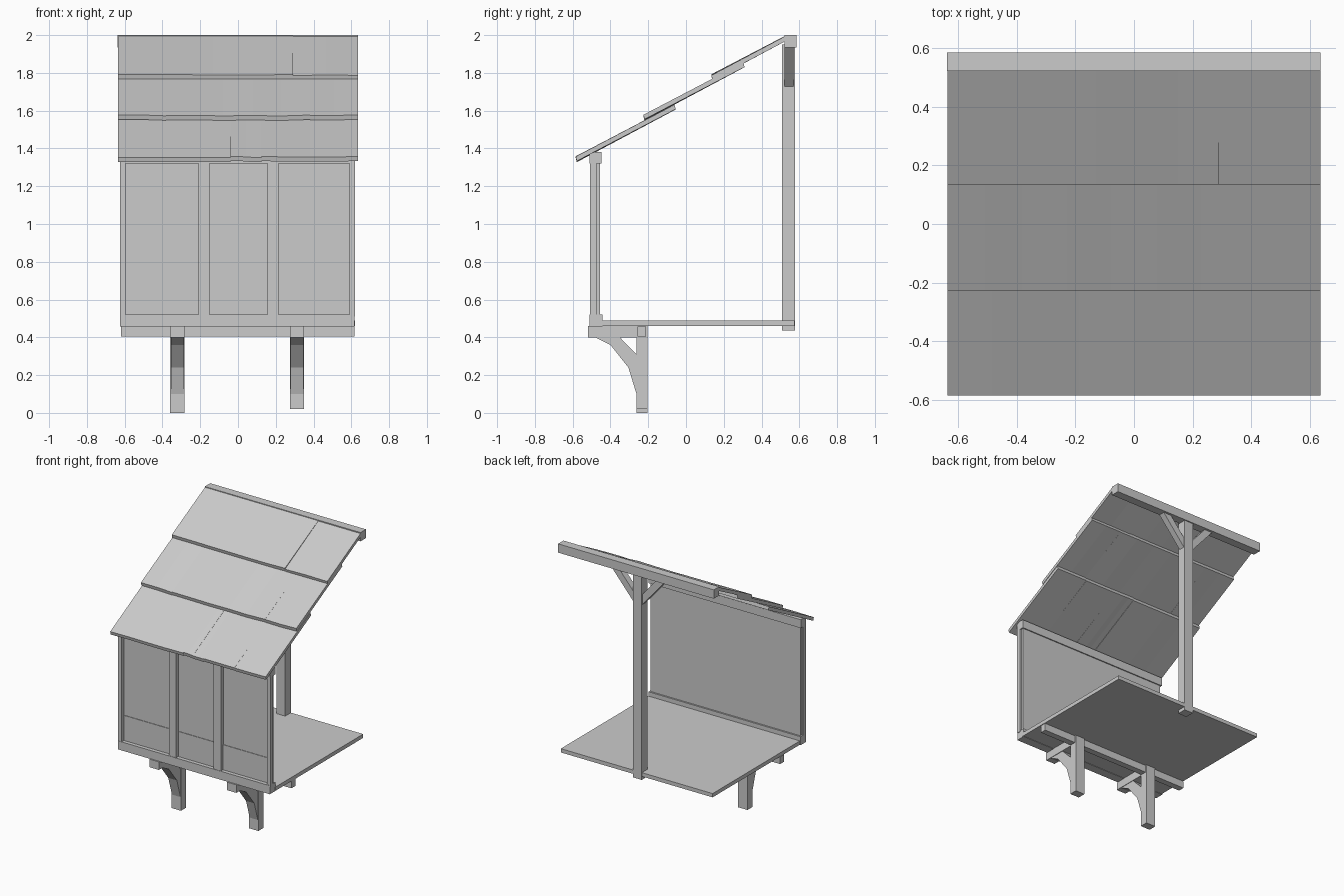
import bpy
import bmesh
import random
from mathutils import Vector

random.seed(4)
cube = bpy.data.objects.get("Cube")
if cube:
    bpy.data.objects.remove(cube, do_unlink=True)

# One plain weathered grey for everything
grey = bpy.data.materials.new("plain grey")
grey.use_nodes = True
COLOUR = (0.6, 0.6, 0.6, 1)
grey.diffuse_color = COLOUR
grey.node_tree.nodes["Principled BSDF"].inputs["Base Color"].default_value = COLOUR


def finish(name, bm):
    bmesh.ops.recalc_face_normals(bm, faces=bm.faces)
    mesh = bpy.data.meshes.new(name)
    bm.to_mesh(mesh)
    bm.free()
    mesh.materials.append(grey)
    obj = bpy.data.objects.new(name, mesh)
    bpy.context.scene.collection.objects.link(obj)
    return obj


def box(name, x, y, z):
    """Beam or panel given by its (min, max) on each axis."""
    bm = bmesh.new()
    bmesh.ops.create_cube(bm, size=1)
    for v in bm.verts:
        v.co = Vector([s[0] if c < 0 else s[1] for s, c in zip((x, y, z), v.co)])
    return finish(name, bm)


def extrude_profile(name, points, axis, start, end):
    """Flat outline, (y, z) for axis x or (x, z) for axis y, pulled along the axis."""
    bm = bmesh.new()
    place = (lambda p: (start, p[0], p[1])) if axis == "x" else (lambda p: (p[0], start, p[1]))
    face = bm.faces.new([bm.verts.new(place(p)) for p in points])
    out = bmesh.ops.extrude_face_region(bm, geom=[face])
    move = Vector((end - start, 0, 0) if axis == "x" else (0, end - start, 0))
    bmesh.ops.translate(bm, vec=move, verts=[g for g in out["geom"] if isinstance(g, bmesh.types.BMVert)])
    return finish(name, bm)


# Floor
box("floor", (-0.62, 0.62), (-0.45, 0.575), (0.46, 0.488))

# Front wall: sill, top beam, panel, skirting and posts
box("wall_sill", (-0.625, 0.617), (-0.51, -0.443), (0.457, 0.52))
box("wall_top_beam", (-0.625, 0.62), (-0.51, -0.447), (1.32, 1.382))
box("wall_panel", (-0.615, 0.61), (-0.478, -0.455), (0.5, 1.34))
box("wall_skirting", (-0.61, 0.605), (-0.482, -0.47), (0.51, 0.705))
for i, span in enumerate([(-0.625, -0.595), (-0.21, -0.15), (0.155, 0.215), (0.59, 0.62)]):
    box(f"wall_post_{i + 1}", span, (-0.507, -0.475), (0.51, 1.33))

# Support under the floor: cross beam, and two legs with arms and curved braces
box("under_beam", (-0.62, 0.617), (-0.258, -0.212), (0.405, 0.458))
BRACE = [(-0.49, 0.405), (-0.40, 0.36), (-0.305, 0.24), (-0.262, 0.1),
         (-0.25, 0.1), (-0.25, 0.3), (-0.262, 0.31), (-0.355, 0.405)]
for side, x0, x1, foot in (("right", -0.36, -0.282, 0), ("left", 0.275, 0.35, 0.02)):
    box(f"{side}_leg", (x0, x1), (-0.262, -0.203), (foot, 0.46))
    box(f"{side}_arm", (x0, x1), (-0.52, -0.21), (0.4, 0.459))
    extrude_profile(f"{side}_leg_brace", BRACE, "x", x0 + 0.004, x1 - 0.004)

# Back post, ridge beam and its two slanted braces
box("back_post", (-0.042, 0.03), (0.508, 0.577), (0.435, 1.95))
box("ridge_beam", (-0.637, 0.635), (0.522, 0.585), (1.935, 2.0))
for side, s in (("right", -1), ("left", 1)):
    outline = [(s * x - 0.006, z) for x, z in ((0.03, 1.72), (0.22, 1.94), (0.155, 1.94), (0.03, 1.795))]
    extrude_profile(f"{side}_post_brace", outline, "y", 0.522, 0.568)


# Roof: three overlapping courses of slightly uneven boards
SLOPE = 0.527
THICK = 0.024


def roof_course(name, y0, y1, z0, seams):
    bm = bmesh.new()
    edges = [-0.635] + seams + [0.635]
    for x0, x1 in zip(edges, edges[1:]):
        steps = max(2, round((x1 - x0) / 0.15))
        lift = random.uniform(-0.002, 0.002)
        rows = []
        for i in range(steps + 1):
            x = x0 + (x1 - x0) * i / steps
            wave = lift + random.uniform(-0.003, 0.003)
            ends = [(y0, z0 + wave), (y1, z0 + SLOPE * (y1 - y0) + lift)]
            ring = [(y, z) for y, z in ends] + [(y - 0.006, z + THICK) for y, z in reversed(ends)]
            rows.append([bm.verts.new((x, y, z)) for y, z in ring])
        for a, b in zip(rows, rows[1:]):
            for k in range(4):
                n = (k + 1) % 4
                bm.faces.new((a[k], a[n], b[n], b[k]))
        bm.faces.new(rows[0])
        bm.faces.new(rows[-1])
    return finish(name, bm)


roof_course("roof_lower_course", -0.578, -0.055, 1.331, [-0.04, 0.04, 0.125, 0.38])
roof_course("roof_middle_course", -0.22, 0.31, 1.55, [-0.38, 0.38])
roof_course("roof_upper_course", 0.14, 0.53, 1.766, [-0.13, 0.29])
